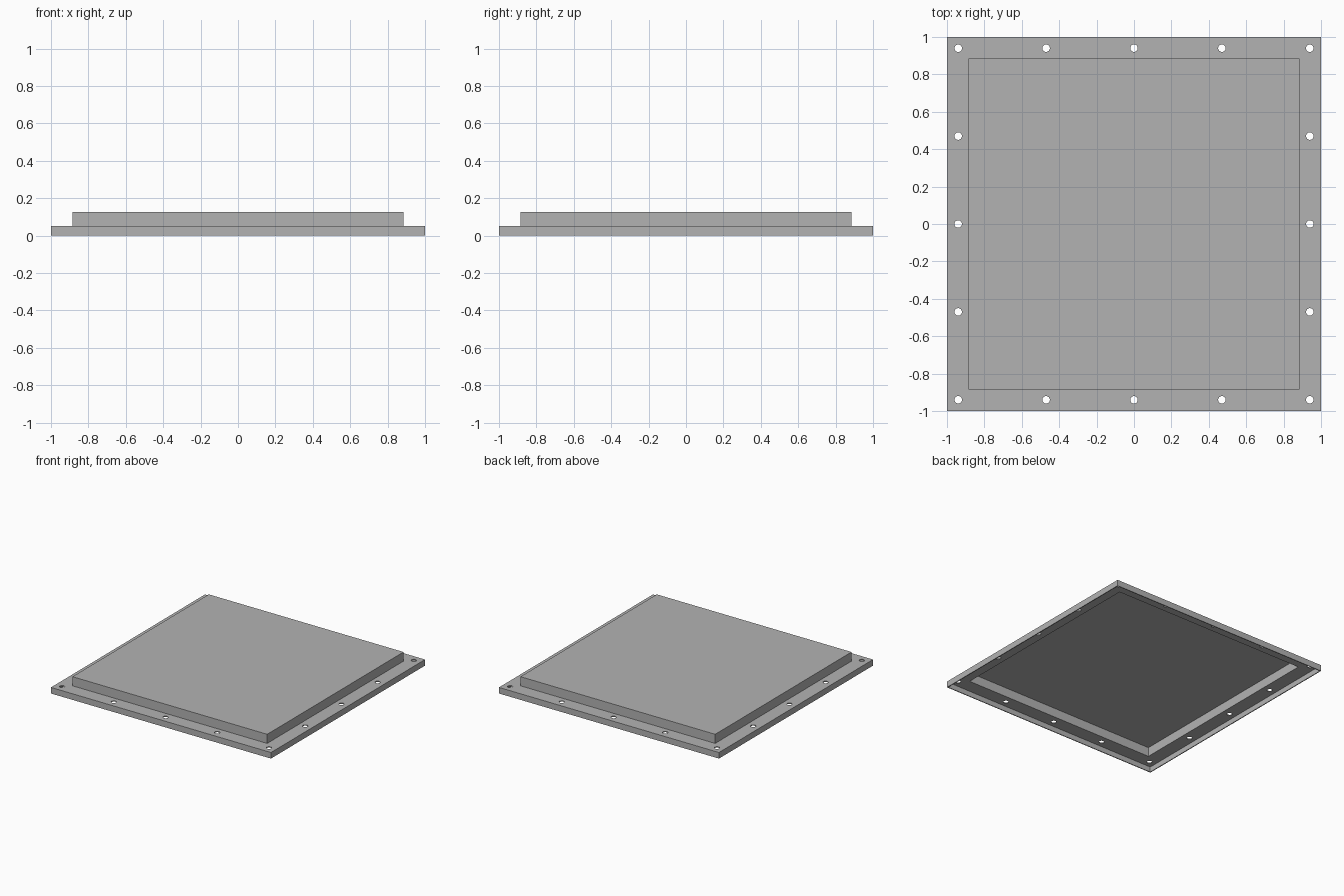
import bpy
import bmesh
from mathutils import Matrix

cube = bpy.data.objects.get("Cube")
if cube:
    bpy.data.objects.remove(cube, do_unlink=True)

T = 0.007               # sheet thickness
OUTER, PANEL = 1.0, 0.885
LIP, TOP = 0.05, 0.125
HOLE, RADIUS = 0.94, 0.02

grey = bpy.data.materials.new("plain_grey")
grey.use_nodes = True
colour = (0.45, 0.45, 0.45, 1)
grey.diffuse_color = colour
grey.node_tree.nodes["Principled BSDF"].inputs["Base Color"].default_value = colour


def make_object(name, bm):
    bmesh.ops.recalc_face_normals(bm, faces=bm.faces)
    mesh = bpy.data.meshes.new(name)
    bm.to_mesh(mesh)
    bm.free()
    mesh.materials.append(grey)
    obj = bpy.data.objects.new(name, mesh)
    bpy.context.collection.objects.link(obj)
    return obj


# Folded sheet: square rings from the inner ceiling, round the skirt, to the top
profile = [(PANEL - T, TOP - T), (PANEL - T, LIP - T), (OUTER - T, LIP - T),
           (OUTER - T, 0), (OUTER, 0), (OUTER, LIP), (PANEL, LIP), (PANEL, TOP)]
bm = bmesh.new()
rings = [[bm.verts.new((sx * r, sy * r, z))
          for sx, sy in ((-1, -1), (1, -1), (1, 1), (-1, 1))] for r, z in profile]
for a, b in zip(rings, rings[1:]):
    for i in range(4):
        j = (i + 1) % 4
        bm.faces.new((a[i], a[j], b[j], b[i]))
bm.faces.new(rings[0])
bm.faces.new(rings[-1])
cover = make_object("cover_panel", bm)

# Screw holes round the flange
bm = bmesh.new()
for ix in range(-2, 3):
    for iy in range(-2, 3):
        if max(abs(ix), abs(iy)) == 2:
            bmesh.ops.create_cone(
                bm, cap_ends=True, segments=24, radius1=RADIUS, radius2=RADIUS,
                depth=0.04,
                matrix=Matrix.Translation((ix * HOLE / 2, iy * HOLE / 2, LIP)))
cutter = make_object("hole_cutter", bm)
cutter.hide_render = True

cut = cover.modifiers.new("screw_holes", "BOOLEAN")
cut.operation = "DIFFERENCE"
cut.solver = "EXACT"
cut.object = cutter
bpy.context.view_layer.objects.active = cover
cover.select_set(True)
bpy.ops.object.modifier_apply(modifier=cut.name)
bpy.data.objects.remove(cutter, do_unlink=True)
bpy.ops.object.shade_smooth_by_angle()
